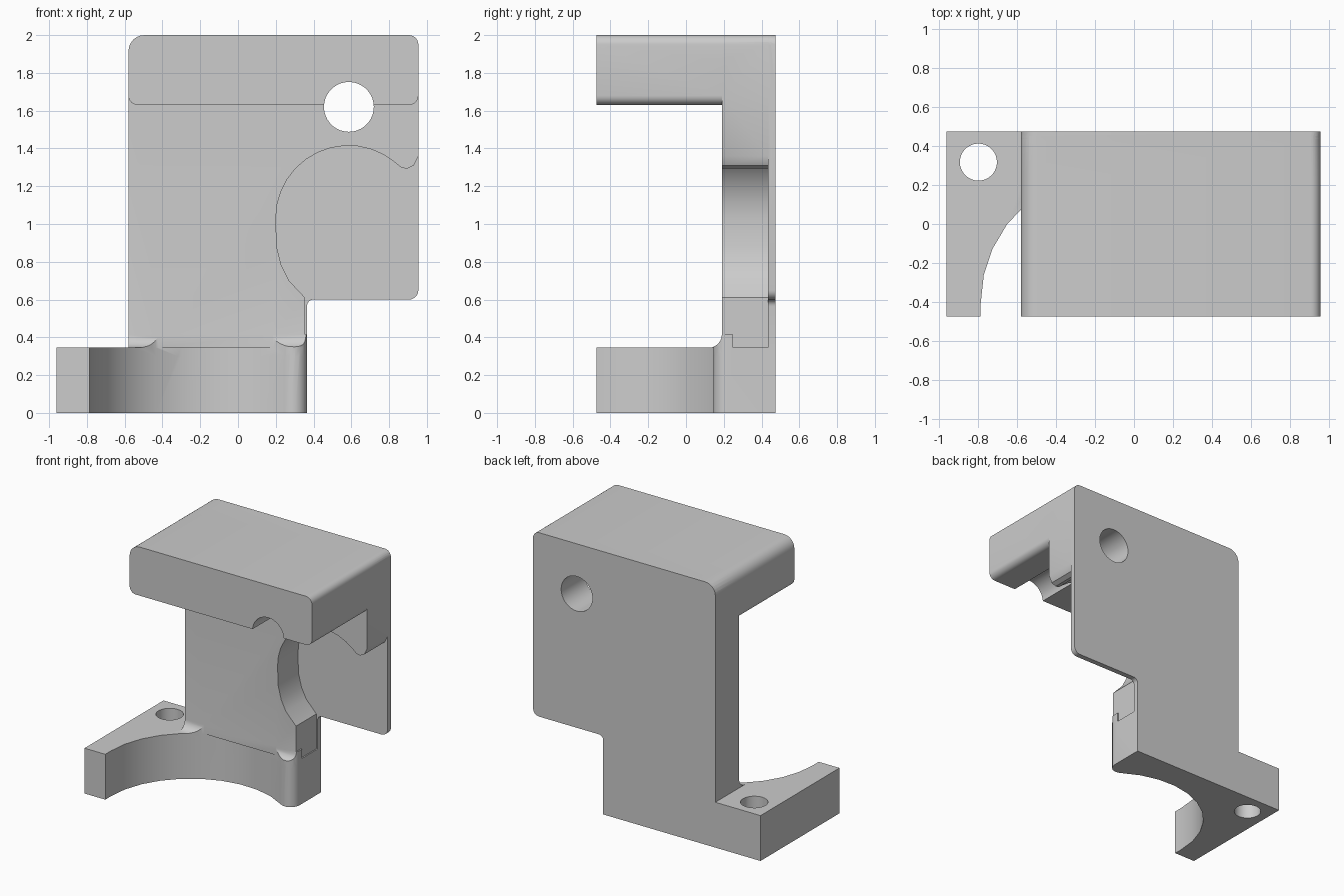
import bpy
import bmesh
from math import cos, sin, tan, radians
from mathutils import Vector

cube = bpy.data.objects.get("Cube")
if cube:
    bpy.data.objects.remove(cube, do_unlink=True)

grey = bpy.data.materials.new("light grey")
grey.use_nodes = True
COLOUR = (0.604, 0.604, 0.604, 1)
grey.diffuse_color = COLOUR
grey.node_tree.nodes["Principled BSDF"].inputs["Base Color"].default_value = COLOUR


def arc(cx, cy, r, start, end, steps):
    angles = [radians(start + (end - start) * i / steps) for i in range(steps + 1)]
    return [(cx + r * cos(a), cy + r * sin(a)) for a in angles]


def rounded(corners, steps=6):
    """Outline from (u, v) points; a third value rounds that corner."""
    out = []
    for i, c in enumerate(corners):
        p = Vector(c[:2])
        if len(c) < 3:
            out.append(p)
            continue
        a = (Vector(corners[i - 1][:2]) - p).normalized()
        b = (Vector(corners[(i + 1) % len(corners)][:2]) - p).normalized()
        half = a.angle(b) / 2
        reach = c[2] / tan(half)
        centre = p + (a + b).normalized() * (c[2] / sin(half))
        start, end = p + a * reach - centre, p + b * reach - centre
        sweep = start.angle(end)
        for k in range(steps + 1):
            t = sweep * k / steps
            out.append(centre + (start * sin(sweep - t) + end * sin(t)) / sin(sweep))
    return out


def prism(name, outline, axis, low, high):
    """Extrude an outline along x (y, z), y (x, z) or z (x, y)."""
    place = {"x": lambda u, v: (low, u, v),
             "y": lambda u, v: (u, low, v),
             "z": lambda u, v: (u, v, low)}[axis]
    bm = bmesh.new()
    face = bm.faces.new([bm.verts.new(place(*p)) for p in outline])
    extruded = bmesh.ops.extrude_face_region(bm, geom=[face])["geom"]
    shift = Vector([(high - low) * (axis == a) for a in "xyz"])
    bmesh.ops.translate(bm, vec=shift,
                        verts=[g for g in extruded if isinstance(g, bmesh.types.BMVert)])
    bmesh.ops.recalc_face_normals(bm, faces=bm.faces)
    mesh = bpy.data.meshes.new(name)
    bm.to_mesh(mesh)
    bm.free()
    mesh.materials.append(grey)
    ob = bpy.data.objects.new(name, mesh)
    bpy.context.collection.objects.link(ob)
    return ob


def combine(target, other, operation):
    mod = target.modifiers.new(operation, "BOOLEAN")
    mod.operation, mod.solver, mod.object = operation, "EXACT", other
    bpy.context.view_layer.objects.active = target
    bpy.ops.object.modifier_apply(modifier=mod.name)
    bpy.data.objects.remove(other, do_unlink=True)


LEFT, RIGHT, STEM = -0.58, 0.955, 0.365
FRONT, BACK, WALL = -0.475, 0.475, 0.19
BASE_TOP = 0.345
top_corners = [(RIGHT, 2, 0.05), (LEFT, 2, 0.085)]

# Thin back plate with a stepped lower corner
bracket = prism("bracket", rounded(
    [(LEFT, 0.1), (STEM, 0.1), (STEM, 0.6, 0.035), (RIGHT, 0.6, 0.05)] + top_corners),
    "y", 0.435, BACK)

# Thick wall with a large rounded recess on one side
recess = [(0.355, 0.61), (0.27, 0.7), (0.23, 0.78), (0.205, 0.88)]
recess += arc(0.585, 1.03, 0.385, 180, 50, 12)
recess += [(0.865, 1.298), (0.895, 1.293), (0.93, 1.31), (RIGHT, 1.36)]
wall = prism("wall", rounded(
    [(LEFT, BASE_TOP), (0.355, BASE_TOP)] + recess + top_corners), "y", WALL, 0.45)

# Overhanging top block
block = prism("top_block", rounded(
    [(LEFT, 1.63, 0.05), (RIGHT, 1.63, 0.05)] + top_corners), "y", FRONT, BACK)

# Base foot with a concave front
foot = [(-0.96, BACK), (-0.96, FRONT), (-0.785, FRONT)]
foot += arc(-0.115, -0.405, 0.67, 180, 57, 10)
foot = rounded(foot + [(STEM, 0.084, 0.073), (STEM, BACK)])
base = prism("base", foot, "z", 0, BASE_TOP)

# Fillet between the wall and the foot, trimmed to the foot outline
fillet = prism("fillet", [(0.25, 0.3), (0.12, 0.3)]
               + arc(0.12, 0.415, 0.07, 270, 360, 6) + [(0.25, 0.415)],
               "x", LEFT, STEM)
combine(fillet, prism("trim", foot, "z", 0.2, 0.5), "INTERSECT")

for part in (wall, block, base, fillet):
    combine(bracket, part, "UNION")

# Through holes in the wall and the foot
combine(bracket, prism("wall_hole", arc(0.587, 1.62, 0.132, 0, 350, 35), "y", -1, 1), "DIFFERENCE")
combine(bracket, prism("foot_hole", arc(-0.797, 0.317, 0.095, 0, 350, 35), "z", -1, 1), "DIFFERENCE")

bpy.ops.object.select_all(action="DESELECT")
bracket.select_set(True)
bpy.context.view_layer.objects.active = bracket
bpy.ops.object.shade_smooth_by_angle(angle=radians(30))
